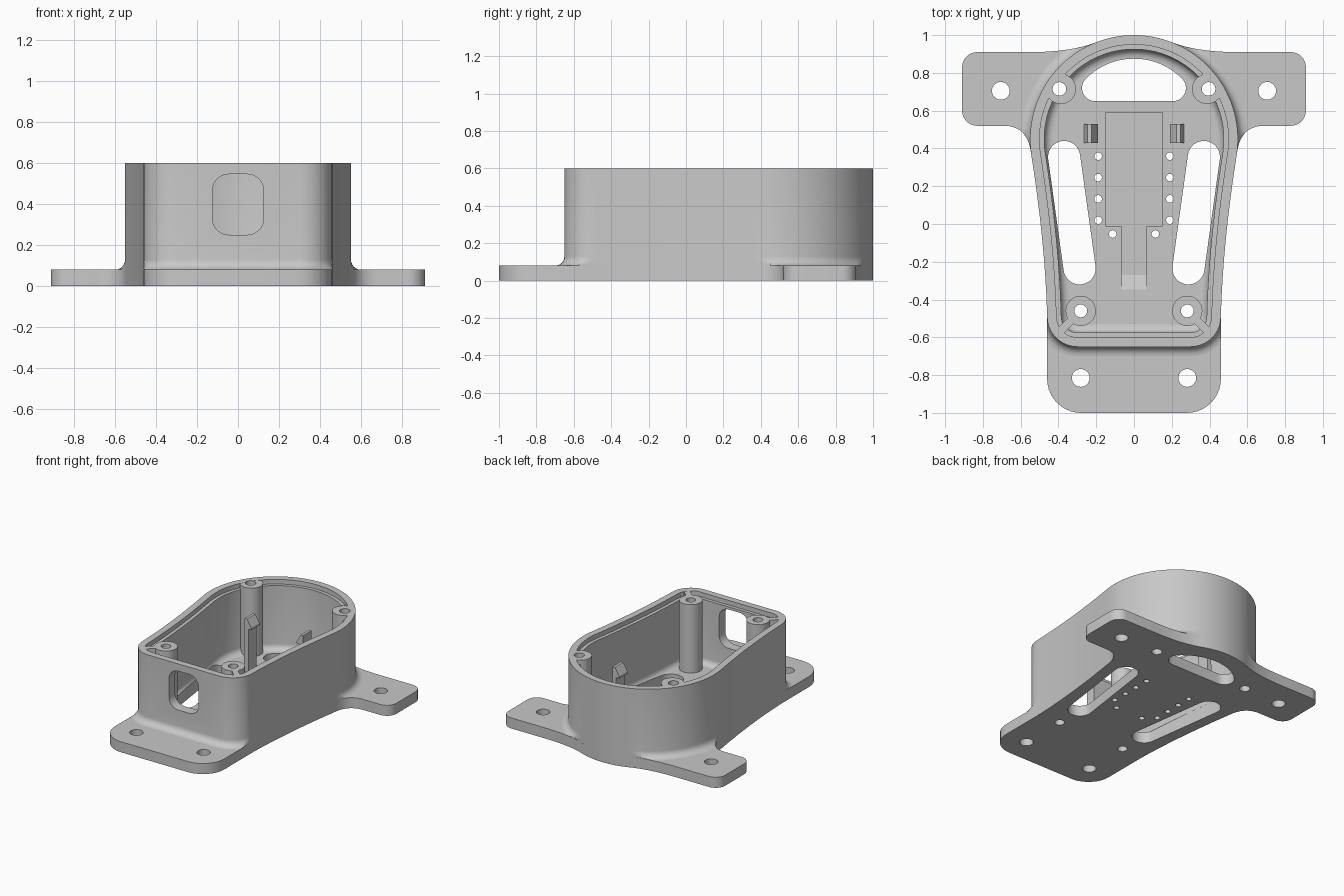
import bpy, bmesh, math
from math import sin, cos, radians, pi
from mathutils import Vector

if "Cube" in bpy.data.objects:
    bpy.data.objects.remove(bpy.data.objects["Cube"], do_unlink=True)

grey = bpy.data.materials.new("plain_grey")
grey.use_nodes = True
colour = (0.58, 0.58, 0.58, 1)
grey.diffuse_color = colour
grey.node_tree.nodes["Principled BSDF"].inputs["Base Color"].default_value = colour

PLATE, RIM, LEDGE = 0.08, 0.6, 0.565


# ---- outline helpers ----
def arc(cx, cy, r, a, b, n=10):
    angles = [radians(a + (b - a) * i / n) for i in range(n + 1)]
    return [(cx + r * cos(t), cy + r * sin(t)) for t in angles]


def circle(cx, cy, r, n=32):
    return arc(cx, cy, r, 0, 360, n)[:-1]


def bezier(p, c, q, n=12):
    p, c, q = Vector(p), Vector(c), Vector(q)
    ts = [i / n for i in range(n + 1)]
    return [tuple(p * (1 - t) ** 2 + c * 2 * t * (1 - t) + q * t * t) for t in ts]


def mirrored(half):
    pts = half + [(-x, y) for x, y in reversed(half) if x > 1e-5]
    return [p for i, p in enumerate(pts) if (Vector(p) - Vector(pts[i - 1])).length > 0.004]


def inset(pts, d):
    out = []
    for i, p in enumerate(pts):
        p = Vector(p)
        a = (p - Vector(pts[i - 1])).normalized()
        b = (Vector(pts[(i + 1) % len(pts)]) - p).normalized()
        n, m = Vector((-a.y, a.x)), Vector((-b.y, b.x))
        out.append(tuple(p + (n + m) * d / (1 + n.dot(m))))
    return out


def inside(p, poly):
    odd = False
    for (ax, ay), (bx, by) in zip(poly, poly[1:] + poly[:1]):
        if (ay > p[1]) != (by > p[1]) and p[0] < ax + (bx - ax) * (p[1] - ay) / (by - ay):
            odd = not odd
    return odd


def flare(pts, d, limit):
    """Offset outward by d, but stop each point at the edge of the limit outline."""
    steps = 40
    out = []
    for p, q in zip(pts, inset(pts, -d)):
        p, q = Vector(p), Vector(q)
        k = 0
        while k < steps and inside(p.lerp(q, (k + 1) / steps), limit):
            k += 1
        out.append(tuple(p.lerp(q, k / steps)))
    return out


# ---- mesh helpers ----
def loft(name, rings, closed=False):
    bm = bmesh.new()
    loops = [[bm.verts.new(v) for v in ring] for ring in rings]
    pairs = list(zip(loops, loops[1:]))
    if closed:
        pairs.append((loops[-1], loops[0]))
    else:
        bm.faces.new(loops[0])
        bm.faces.new(loops[-1])
    n = len(loops[0])
    for lo, hi in pairs:
        for i in range(n):
            j = (i + 1) % n
            bm.faces.new((lo[i], lo[j], hi[j], hi[i]))
    bmesh.ops.recalc_face_normals(bm, faces=bm.faces)
    mesh = bpy.data.meshes.new(name)
    bm.to_mesh(mesh)
    bm.free()
    obj = bpy.data.objects.new(name, mesh)
    bpy.context.collection.objects.link(obj)
    mesh.materials.append(grey)
    return obj


def prism(name, pts, lo, hi, axis="z"):
    place = {"z": lambda a, b, h: (a, b, h),
             "y": lambda a, b, h: (a, h, b),
             "x": lambda a, b, h: (h, a, b)}[axis]
    return loft(name, [[place(a, b, h) for a, b in pts] for h in (lo, hi)])


def rect(x0, x1, y0, y1):
    return [(x0, y0), (x1, y0), (x1, y1), (x0, y1)]


def cut(obj, tools):
    for tool in tools:
        mod = obj.modifiers.new("cut", "BOOLEAN")
        mod.object, mod.operation, mod.solver = tool, "DIFFERENCE", "EXACT"
        deps = bpy.context.evaluated_depsgraph_get()
        mesh = bpy.data.meshes.new_from_object(obj.evaluated_get(deps))
        obj.modifiers.clear()
        if mesh.polygons:
            obj.data = mesh


# ---- outlines ----
side = bezier((0.46, -0.49), (0.47, -0.1), (0.545, 0.373))
body = mirrored([(0, -0.65)] + arc(0.30, -0.49, 0.16, -90, 0) + side
                + arc(0, 0.45, 0.55, -8, 90, 36)[1:])
base = mirrored([(0, -1)] + arc(0.28, -0.82, 0.18, -90, 0) + side
                + bezier((0.545, 0.373), (0.56, 0.52), (0.69, 0.52))
                + arc(0.83, 0.60, 0.08, -90, 0) + arc(0.83, 0.83, 0.08, 0, 90)
                + bezier((0.55, 0.91), (0.335, 0.91), (0.2, 0.962))
                + arc(0, 0.45, 0.55, 68, 90)[1:])

# ---- main solids ----
plate = prism("base_plate", base, 0, PLATE)

# wall section: outer fillet, rim, inner ledge, inner fillet
R, r = 0.05, 0.045
quarter = [i * pi / 12 for i in range(7)]
section = [(R * sin(t) - R, PLATE + R - R * cos(t)) for t in quarter]
section += [(0, RIM), (0.05, RIM), (0.05, LEDGE), (0.075, LEDGE)]
section += [(0.075 + r - r * cos(t), PLATE + r - r * sin(t)) for t in quarter]
rings = []
for d, z in section:
    ring = flare(body, -d, base) if d < -1e-6 else inset(body, d)
    rings.append([(x, y, z) for x, y in ring])
wall = loft("shell_wall", rings, True)

# ---- posts, ribs and clips ----
posts, details = [], []
TOP = RIM - 0.001
for s, label in ((1, "left"), (-1, "right")):
    posts.append(prism("rear_post_" + label, circle(s * 0.387, 0.715, 0.08), PLATE, TOP))
    posts.append(prism("front_post_" + label, circle(s * 0.282, -0.46, 0.08), PLATE, TOP))
    k = 0.015
    rib = [(0.335 - k, -0.513 - k), (0.385 - k, -0.563 - k),
           (0.385 + k, -0.563 + k), (0.335 + k, -0.513 + k)]
    details.append(prism("corner_rib_" + label, [(s * x, y) for x, y in rib], PLATE, TOP))
    hook = [(0.265, PLATE), (0.25, 0.12), (0.245, 0.48), (0.225, 0.48),
            (0.19, 0.42), (0.19, 0.405), (0.215, 0.405), (0.215, PLATE)]
    details.append(prism("board_clip_" + label, [(s * x, z) for x, z in hook], 0.43, 0.53, "y"))

# ---- cutters ----
bores, holes, large = [], [], []
for s in (1, -1):
    for x, y, rad in ((0.395, 0.715, 0.036), (0.282, -0.46, 0.034)):
        bores.append(prism("bore_cutter", circle(s * x, y, rad), -0.1, 1))
    for x, y in ((0.705, 0.705), (0.282, -0.815)):
        holes.append(prism("screw_cutter", circle(s * x, y, 0.047), -0.1, 0.2))
    small = [(0.19, 0.02 + 0.113 * i) for i in range(4)] + [(0.113, -0.053)]
    for x, y in small:
        holes.append(prism("vent_cutter", circle(s * x, y, 0.02, 24), -0.1, 0.2))
    slot = arc(0.37, 0.355, 0.085, -8, 172, 16) + arc(0.288, -0.235, 0.085, 172, 352, 16)
    large.append(prism("slot_cutter", [(s * x, y) for x, y in slot], -0.1, 0.2))

# rear floor opening, floor pocket and ramped channel
d_shape = mirrored([(0, 0.65)] + arc(0.205, 0.72, 0.07, -90, 45)
                   + arc(0, 0.515, 0.36, 45, 90, 16))
large.append(prism("rear_opening_cutter", d_shape, -0.1, 0.2))
holes.append(prism("pocket_cutter", rect(-0.15, 0.15, -0.01, 0.59), 0.045, 0.2))
ramp = [(-0.35, 0.082), (-0.27, 0.045), (0.02, 0.045), (0.02, 0.2), (-0.35, 0.2)]
holes.append(prism("channel_cutter", ramp, -0.065, 0.065, "x"))

# cable window in the front wall
window = mirrored([(0, 0.25)] + arc(0.045, 0.33, 0.08, -90, 0) + arc(0.045, 0.465, 0.08, 0, 90))
window_cutter = prism("window_cutter", window, -0.8, -0.4, "y")

cut(plate, holes + large + bores)
cut(wall, large + bores + [window_cutter])
for post in posts:
    cut(post, bores)

for tool in holes + large + bores + [window_cutter]:
    bpy.data.objects.remove(tool, do_unlink=True)

# ---- shading ----
bpy.ops.object.select_all(action="DESELECT")
for obj in [plate, wall] + posts + details:
    obj.select_set(True)
    bpy.context.view_layer.objects.active = obj
bpy.ops.object.shade_smooth_by_angle(angle=radians(20))
